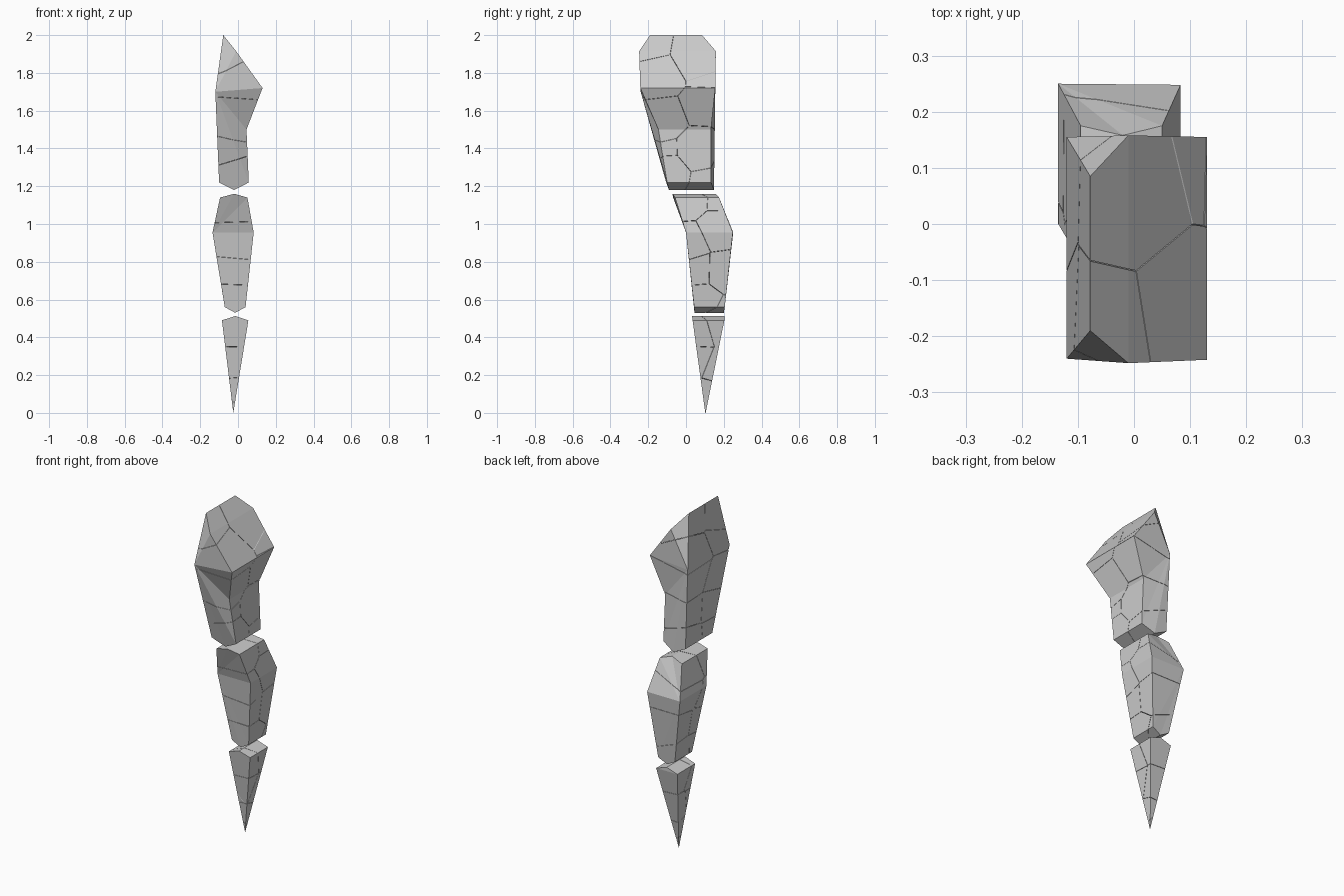
import bpy, bmesh, random
from mathutils import Vector

if "Cube" in bpy.data.objects:
    bpy.data.objects.remove(bpy.data.objects["Cube"])

random.seed(7)
GAP = 0.0008


def prism(profile):
    """Solid from an outline of (x, z, front y, back y); caps fan from the first point."""
    bm = bmesh.new()
    front = [bm.verts.new((x, f, z)) for x, z, f, b in profile]
    back = [bm.verts.new((x, b, z)) for x, z, f, b in profile]
    n = len(profile)
    for i in range(n):
        j = (i + 1) % n
        bm.faces.new((front[i], front[j], back[j], back[i]))
        if 0 < i < n - 1:
            bm.faces.new((front[0], front[j], front[i]))
            bm.faces.new((back[0], back[i], back[j]))
    bmesh.ops.triangulate(bm, faces=[f for f in bm.faces if len(f.verts) > 3])
    bmesh.ops.recalc_face_normals(bm, faces=bm.faces[:])
    return bm


def make_seeds(profile, rows):
    """Jittered two-column seeds along the height of a segment."""
    zs = [p[1] for p in profile]
    lo, hi = min(zs), max(zs)
    seeds = []
    for r in range(rows):
        z = lo + (hi - lo) * (r + 0.5) / rows
        near = [p for p in profile if abs(p[1] - z) < 0.28]
        f = sum(p[2] for p in near) / len(near)
        b = sum(p[3] for p in near) / len(near)
        for t in (0.2, 0.75):
            seeds.append(Vector((-0.02 + random.uniform(-0.06, 0.06),
                                 f + (b - f) * (t + random.uniform(-0.08, 0.08)),
                                 z + random.uniform(-0.3, 0.3) * (hi - lo) / rows)))
    return seeds


def cracked_segment(name, profile, rows):
    """Split a segment into fitted stone chunks with hairline cracks."""
    solid = prism(profile)
    seeds = make_seeds(profile, rows)
    mesh = bpy.data.meshes.new(name)
    merged = bmesh.new()
    for s in seeds:
        cell = solid.copy()
        for o in seeds:
            if o is s or not cell.faces:
                continue
            d = (o - s).normalized()
            cut = bmesh.ops.bisect_plane(
                cell, geom=cell.verts[:] + cell.edges[:] + cell.faces[:], dist=1e-6,
                plane_co=(s + o) / 2 - d * GAP, plane_no=d, clear_outer=True)
            edges = [e for e in cut["geom_cut"]
                     if isinstance(e, bmesh.types.BMEdge) and e.is_boundary]
            if edges:
                bmesh.ops.holes_fill(cell, edges=edges, sides=0)
        bmesh.ops.recalc_face_normals(cell, faces=cell.faces[:])
        part = bpy.data.meshes.new("chunk")
        cell.to_mesh(part)
        cell.free()
        merged.from_mesh(part)
        bpy.data.meshes.remove(part)
    merged.to_mesh(mesh)
    merged.free()
    solid.free()
    obj = bpy.data.objects.new(name, mesh)
    bpy.context.collection.objects.link(obj)
    return obj


# Upper segment: ridge top, bulging shoulder, narrow foot
cracked_segment("upper_segment", [
    (-0.12, 1.70, -0.24, 0.155), (-0.078, 2.00, -0.19, 0.085),
    (-0.01, 1.915, -0.248, 0.158), (0.13, 1.72, -0.242, 0.155),
    (0.045, 1.50, -0.146, 0.132), (0.057, 1.22, -0.10, 0.132),
    (-0.02, 1.18, -0.09, 0.148), (-0.10, 1.22, -0.105, 0.148)], 5)

# Middle segment: widest below its top
cracked_segment("middle_segment", [
    (-0.135, 0.955, 0.0, 0.25), (-0.095, 1.14, -0.068, 0.175),
    (-0.02, 1.16, -0.072, 0.158), (0.05, 1.14, -0.058, 0.175),
    (0.083, 0.955, 0.0, 0.248), (0.04, 0.56, 0.043, 0.205),
    (-0.015, 0.53, 0.045, 0.20), (-0.07, 0.56, 0.043, 0.205)], 4)

# Lower segment: spike
cracked_segment("lower_spike", [
    (-0.085, 0.49, 0.035, 0.203), (-0.015, 0.513, 0.032, 0.203),
    (0.055, 0.49, 0.035, 0.203), (-0.025, 0.0, 0.102, 0.104)], 3)
